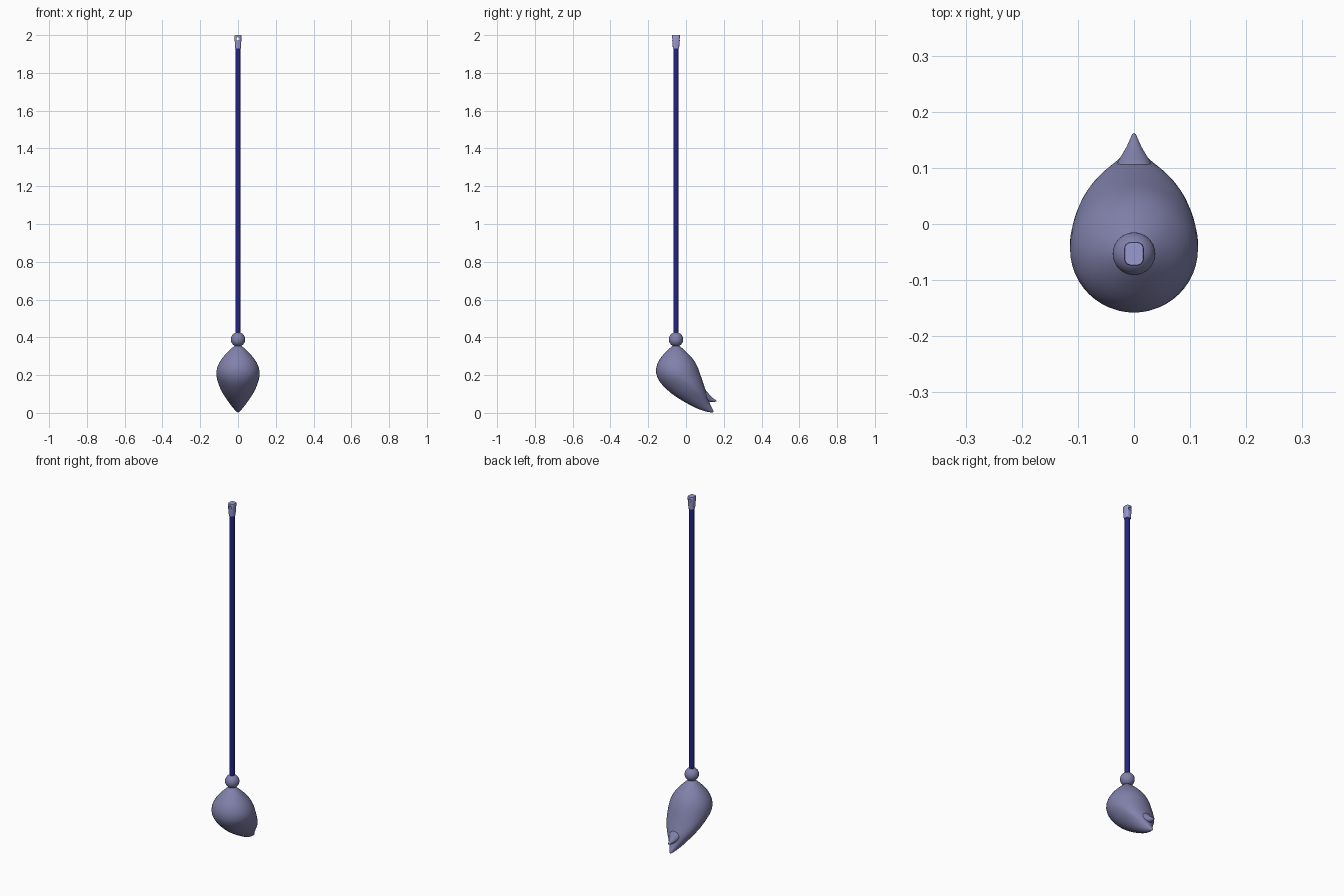
import bpy, bmesh, math
from mathutils import Vector

if "Cube" in bpy.data.objects:
    bpy.data.objects.remove(bpy.data.objects["Cube"])

AXIS_Y = -0.053  # the pole stands a little forward of centre


def material(name, rgb):
    m = bpy.data.materials.new(name)
    m.diffuse_color = (*rgb, 1)
    m.use_nodes = True
    m.node_tree.nodes["Principled BSDF"].inputs["Base Color"].default_value = m.diffuse_color
    return m


grey_violet = material("grey violet", (0.22, 0.22, 0.41))
dark_blue = material("dark blue", (0.017, 0.017, 0.24))
pale_violet = material("pale violet", (0.32, 0.32, 0.64))


def loft(name, rings, mat, n=24, power=1.0, subdiv=0):
    """Rings: front (y, z), back (y, z), half width, widest point 0..1."""
    bm = bmesh.new()
    loops = []
    for (fy, fz), (by, bz), half, bias in rings:
        f, b = Vector((0, fy, fz)), Vector((0, by, bz))
        mid = f.lerp(b, bias)
        loop = []
        for i in range(n):
            a = 2 * math.pi * i / n
            c, s = math.cos(a), math.sin(a)
            c = math.copysign(abs(c) ** power, c)
            s = math.copysign(abs(s) ** power, s)
            p = mid + ((b - mid) if s > 0 else (mid - f)) * s
            p.x = half * c
            loop.append(bm.verts.new(p))
        loops.append(loop)
    for lo, hi in zip(loops, loops[1:]):
        for i in range(n):
            j = (i + 1) % n
            bm.faces.new((lo[i], lo[j], hi[j], hi[i]))
    bm.faces.new(loops[0])
    bm.faces.new(loops[-1])
    bmesh.ops.recalc_face_normals(bm, faces=bm.faces)
    me = bpy.data.meshes.new(name)
    bm.to_mesh(me)
    bm.free()
    ob = bpy.data.objects.new(name, me)
    bpy.context.collection.objects.link(ob)
    me.materials.append(mat)
    if subdiv:
        ob.modifiers.new("smooth", 'SUBSURF').levels = subdiv
        ob.modifiers["smooth"].render_levels = subdiv
    return ob


def smooth(ob, angle=40):
    bpy.ops.object.select_all(action='DESELECT')
    ob.select_set(True)
    bpy.context.view_layer.objects.active = ob
    bpy.ops.object.shade_smooth_by_angle(angle=math.radians(angle))


# Mop head: a plump drop swept back to a point
head = loft("mop_head", [
    ((-0.066, 0.362), (-0.040, 0.362), 0.013, 0.5),
    ((-0.102, 0.328), (-0.004, 0.328), 0.050, 0.5),
    ((-0.143, 0.287), (0.036, 0.292), 0.088, 0.5),
    ((-0.164, 0.235), (0.061, 0.250), 0.114, 0.5),
    ((-0.156, 0.185), (0.075, 0.210), 0.118, 0.5),
    ((-0.126, 0.144), (0.088, 0.170), 0.107, 0.6),
    ((-0.080, 0.102), (0.098, 0.140), 0.094, 0.63),
    ((-0.030, 0.069), (0.107, 0.116), 0.077, 0.65),
    ((0.030, 0.036), (0.113, 0.096), 0.057, 0.65),
    ((0.075, 0.015), (0.118, 0.076), 0.039, 0.65),
    ((0.112, 0.005), (0.126, 0.046), 0.020, 0.6),
    ((0.146, 0.000), (0.149, 0.008), 0.004, 0.5),
], grey_violet, subdiv=1)

# Upper curl of the forked tip
curl = loft("tip_curl", [
    ((0.060, 0.080), (0.098, 0.130), 0.040, 0.5),
    ((0.092, 0.066), (0.116, 0.106), 0.034, 0.5),
    ((0.118, 0.056), (0.134, 0.086), 0.019, 0.5),
    ((0.142, 0.057), (0.149, 0.073), 0.009, 0.5),
    ((0.162, 0.060), (0.164, 0.065), 0.003, 0.5),
], grey_violet, subdiv=1)

# Ball joint
bpy.ops.mesh.primitive_uv_sphere_add(segments=32, ring_count=20, radius=0.038,
                                     location=(0, AXIS_Y, 0.389))
ball = bpy.context.object
ball.name = "ball_joint"
ball.data.materials.append(grey_violet)

# Pole
bpy.ops.mesh.primitive_cylinder_add(vertices=24, radius=0.0135, depth=1.53,
                                    location=(0, AXIS_Y, 1.175))
pole = bpy.context.object
pole.name = "pole"
pole.data.materials.append(dark_blue)


# Hanging cap: rounded block, narrower at the bottom, with a hole through it
def cap_ring(z, hx, hy):
    return ((AXIS_Y - hy, z), (AXIS_Y + hy, z), hx, 0.5)


cap = loft("hanging_cap", [
    cap_ring(1.928, 0.0150, 0.0165),
    cap_ring(1.950, 0.0160, 0.0180),
    cap_ring(1.970, 0.0175, 0.0200),
    cap_ring(1.997, 0.0180, 0.0210),
    cap_ring(2.000, 0.0165, 0.0200),
], pale_violet, n=32, power=0.6)

bpy.ops.mesh.primitive_cylinder_add(vertices=20, radius=0.009, depth=0.1,
                                    location=(0, AXIS_Y, 1.980),
                                    rotation=(math.pi / 2, 0, 0))
cutter = bpy.context.object
cutter.name = "hole_cutter"
cutter.data.materials.append(pale_violet)
cutter.hide_render = True
boolean = cap.modifiers.new("hole", 'BOOLEAN')
boolean.operation = 'DIFFERENCE'
boolean.solver = 'EXACT'
boolean.object = cutter
bpy.context.view_layer.objects.active = cap
bpy.ops.object.modifier_apply(modifier="hole")
bpy.data.objects.remove(cutter)

for part in (ball, pole, cap):
    smooth(part)
for part in (head, curl):
    part.data.shade_smooth()
